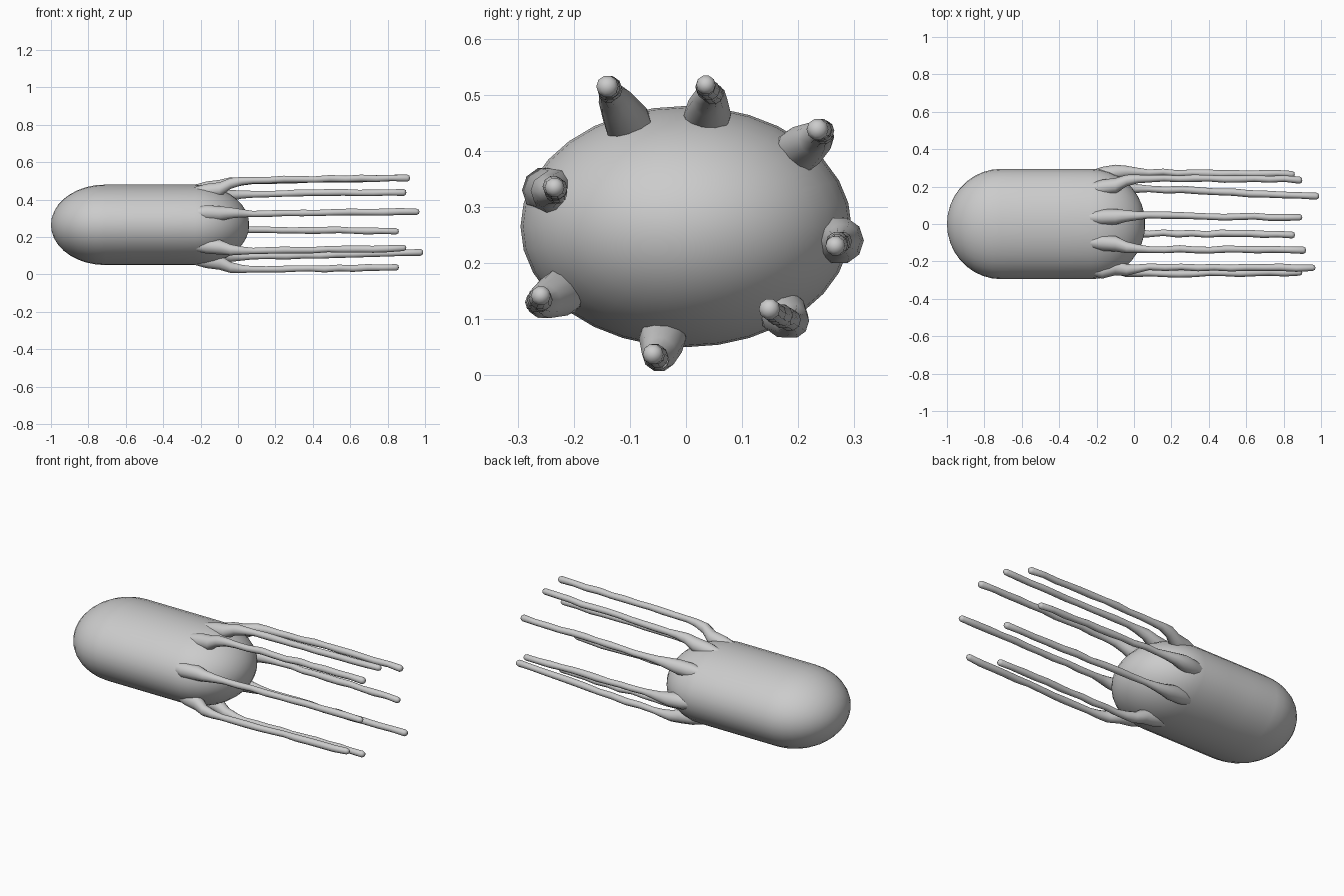
import bpy, bmesh, math, random
from mathutils import Vector

if "Cube" in bpy.data.objects:
    bpy.data.objects.remove(bpy.data.objects["Cube"])

random.seed(4)
CZ, RY, RZ = 0.265, 0.295, 0.215        # body centre height and half sizes

grey = bpy.data.materials.new("light grey")
grey.diffuse_color = (0.6, 0.6, 0.6, 1)
grey.use_nodes = True
grey.node_tree.nodes["Principled BSDF"].inputs["Base Color"].default_value = grey.diffuse_color


def skin(name, rings):
    """Join rings of points into a closed tube; one-point rings are poles."""
    bm = bmesh.new()
    loops = [[bm.verts.new(p) for p in ring] for ring in rings]
    for a, b in zip(loops, loops[1:]):
        n = max(len(a), len(b))
        for i in range(n):
            j = (i + 1) % n
            if len(a) == 1:
                bm.faces.new((a[0], b[j], b[i]))
            elif len(b) == 1:
                bm.faces.new((a[i], a[j], b[0]))
            else:
                bm.faces.new((a[i], a[j], b[j], b[i]))
    bmesh.ops.recalc_face_normals(bm, faces=bm.faces)
    mesh = bpy.data.meshes.new(name)
    bm.to_mesh(mesh)
    bm.free()
    mesh.materials.append(grey)
    ob = bpy.data.objects.new(name, mesh)
    bpy.context.collection.objects.link(ob)
    bpy.context.view_layer.objects.active = ob
    ob.select_set(True)
    bpy.ops.object.shade_smooth_by_angle(angle=math.radians(50))
    ob.select_set(False)


def oval(x, y, z, ry, rz, sides):
    turn = 2 * math.pi / sides
    return [Vector((x, y + ry * math.cos(i * turn), z + rz * math.sin(i * turn)))
            for i in range(sides)]


# Body: oval capsule lying along x
profile = []
steps = 9
for i in range(1, steps + 1):
    a = i / steps * math.pi / 2
    profile.append((-0.71 - 0.29 * math.cos(a), math.sin(a)))
profile += [(-0.55, 1.0), (-0.39, 1.0)]
for i in range(steps):
    a = i / steps * math.pi / 2
    profile.append((-0.23 + 0.29 * math.sin(a), math.cos(a)))
rings = [[Vector((-1, 0, CZ))]]
rings += [oval(x, 0, CZ, RY * r, RZ * r, 32) for x, r in profile]
rings += [[Vector((0.06, 0, CZ))]]
skin("body", rings)

# Trailing strands: y and z along the run, y and z at the tip, tip x
strands = [
    (-0.135, 0.505, -0.14, 0.517, 0.92),
    (0.045, 0.500, 0.035, 0.515, 0.90),
    (0.245, 0.430, 0.238, 0.440, 0.90),
    (0.275, 0.240, 0.268, 0.232, 0.86),
    (0.190, 0.095, 0.145, 0.115, 0.99),
    (-0.050, 0.025, -0.055, 0.037, 0.86),
    (-0.265, 0.125, -0.258, 0.140, 0.90),
    (-0.232, 0.325, -0.235, 0.335, 0.97),
]
for k, (y0, z0, y1, z1, tip) in enumerate(strands):
    z0, z1 = z0 - CZ, z1 - CZ
    n = math.hypot(y0 / RY, z0 / RZ)
    # flared root: x, reach as a share of the body radius, thickness
    path = [(-0.24, 0.86, 0.030), (-0.17, 0.90, 0.042),
            (-0.10, min(n, 0.94), 0.042), (-0.04, 0.3 + 0.7 * n if n < 1 else 0.45 + 0.55 * n, 0.031),
            (0.02, 0.15 + 0.85 * n, 0.023)]
    rings = [[Vector((-0.25, y0 / n * 0.86, CZ + z0 / n * 0.86))]]
    for x, reach, r in path:
        s = reach / n
        rings.append(oval(x, y0 * s, CZ + z0 * s, r, r, 10))
    # long, slightly wavy run
    count = 11
    for i in range(count):
        t = i / (count - 1)
        x = 0.08 + (tip - 0.015 - 0.08) * t
        y = y0 + (y1 - y0) * t + random.uniform(-0.004, 0.004)
        z = CZ + z0 + (z1 - z0) * t + random.uniform(-0.003, 0.003)
        r = 0.0185 + random.uniform(-0.0015, 0.0015)
        rings.append(oval(x, y, z, r, r, 10))
    rings.append(oval(tip - 0.003, y, z, r * 0.65, r * 0.65, 10))
    rings.append([Vector((tip, y, z))])
    skin(f"strand_{k + 1}", rings)
